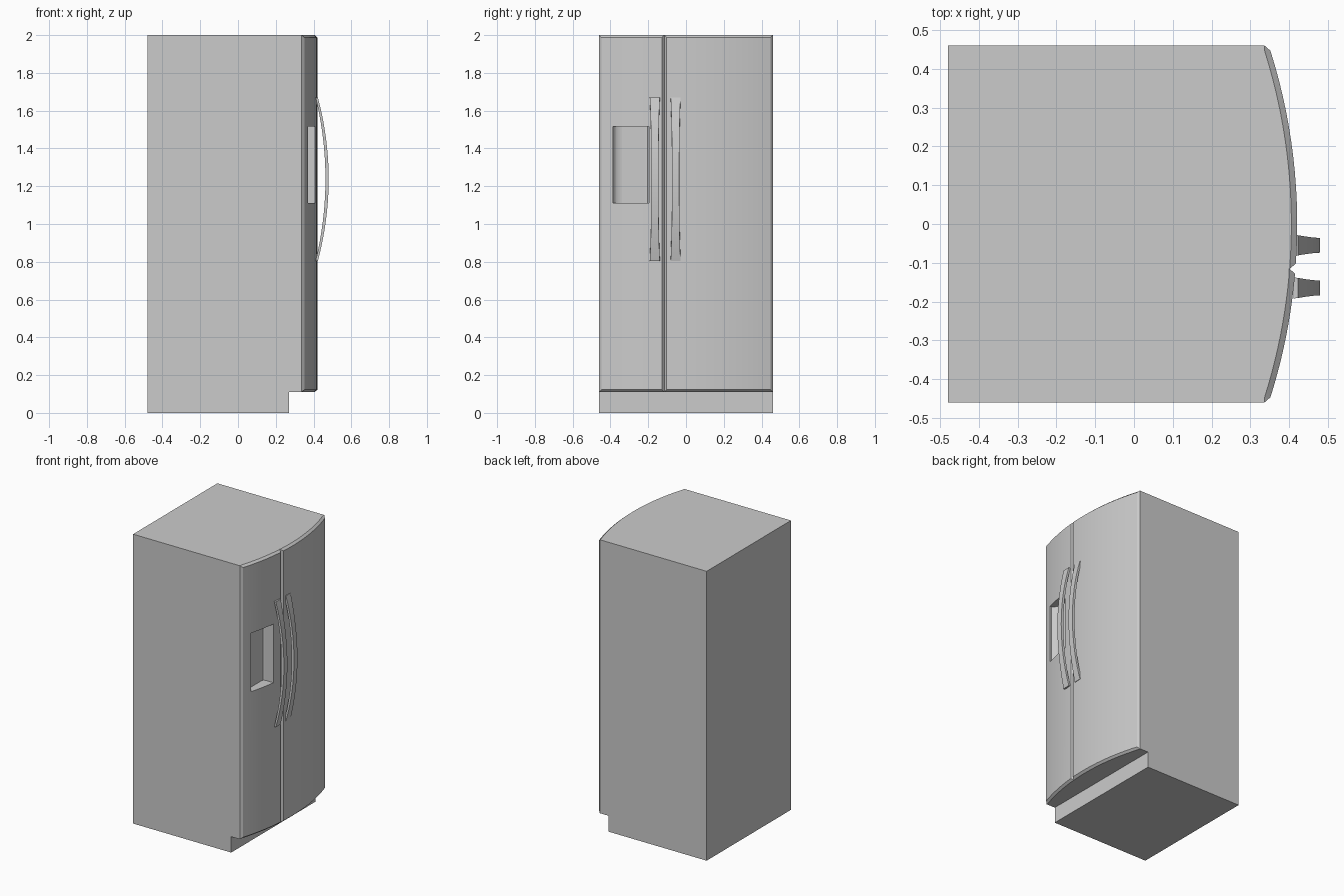
import bpy, bmesh, math

if "Cube" in bpy.data.objects:
    bpy.data.objects.remove(bpy.data.objects["Cube"])

SPLIT = -0.115          # y of the gap between the two doors
Z0, Z1 = 0.11, 2.0      # door bottom and top
BACK = 0.27             # plane where doors meet the cabinet
CH = 0.013              # door edge chamfer


def arc_x(y):
    """Bowed front surface of the doors."""
    r = 1.481
    return 0.421 - r + math.sqrt(r * r - y * y)


def finish(name, bm, smooth=None):
    bmesh.ops.remove_doubles(bm, verts=bm.verts, dist=1e-5)
    bmesh.ops.recalc_face_normals(bm, faces=bm.faces)
    me = bpy.data.meshes.new(name)
    bm.to_mesh(me)
    bm.free()
    ob = bpy.data.objects.new(name, me)
    bpy.context.collection.objects.link(ob)
    if smooth:
        shade(ob, smooth)
    return ob


def shade(ob, angle):
    bpy.ops.object.select_all(action='DESELECT')
    ob.select_set(True)
    bpy.context.view_layer.objects.active = ob
    bpy.ops.object.shade_smooth_by_angle(angle=math.radians(angle))


def loft(name, rings, smooth=None):
    """Skin a list of closed rings and cap both ends."""
    bm = bmesh.new()
    vs = [[bm.verts.new(p) for p in ring] for ring in rings]
    n = len(rings[0])
    for a, b in zip(vs, vs[1:]):
        for i in range(n):
            j = (i + 1) % n
            bm.faces.new((a[i], a[j], b[j], b[i]))
    bm.faces.new(vs[0][::-1])
    bm.faces.new(vs[-1])
    return finish(name, bm, smooth)


def prism(name, pts, z0, z1):
    return loft(name, [[(x, y, z) for x, y in pts] for z in (z0, z1)])


def door(name, y0, y1, segs):
    a, b = y0 + CH, y1 - CH

    def column(y, xf, xr, c):
        return [(BACK, y, Z0), (xr, y, Z0), (xf, y, Z0 + c),
                (xf, y, Z1 - c), (xr, y, Z1), (BACK, y, Z1)]

    rim = lambda y: arc_x(y) - 0.015
    cols = [column(y0, rim(a), rim(a), 0)]
    for i in range(segs + 1):
        y = a + (b - a) * i / segs
        cols.append(column(y, arc_x(y), rim(y), CH))
    cols.append(column(y1, rim(b), rim(b), 0))
    return loft(name, cols, 25)


def handle(name, yc):
    rings = []
    n = 20
    for i in range(n + 1):
        t = -1 + 2 * i / n
        z = 1.2375 + 0.4325 * t
        xo, xi = 0.48 - 0.057 * t * t, 0.463 - 0.052 * t * t
        w = 0.019 + 0.007 * abs(t) ** 3
        wi = w + 0.001
        rings.append([(xi, yc - wi, z), (xo, yc - w, z),
                      (xo, yc + w, z), (xi, yc + wi, z)])
    return loft(name, rings, 30)


# Cabinet with the recessed kick base
prism("cabinet", [(-0.48, -0.46), (BACK, -0.46), (BACK, 0.46), (-0.48, 0.46)], 0, Z1)

# Doors
freezer = door("freezer_door", -0.46, SPLIT, 10)
door("fridge_door", SPLIT, 0.46, 14)

# Dispenser recess cut into the freezer door
cutter = prism("dispenser_cutter", [
    (0.5, -0.387), (0.36, -0.387), (0.342, -0.372), (0.333, -0.358), (0.33, -0.34),
    (0.33, -0.215), (0.333, -0.203), (0.345, -0.196), (0.5, -0.195)], 1.11, 1.515)
cutter.hide_render = True
mod = freezer.modifiers.new("recess", 'BOOLEAN')
mod.operation = 'DIFFERENCE'
mod.solver = 'EXACT'
mod.object = cutter
bpy.context.view_layer.objects.active = freezer
bpy.ops.object.modifier_move_to_index(modifier="recess", index=0)
bpy.ops.object.modifier_apply(modifier="recess")
bpy.data.objects.remove(cutter)
shade(freezer, 25)

# Bowed handles on each side of the gap
for name, side in (("freezer_handle", -1), ("fridge_handle", 1)):
    handle(name, -0.11 + side * 0.055)
